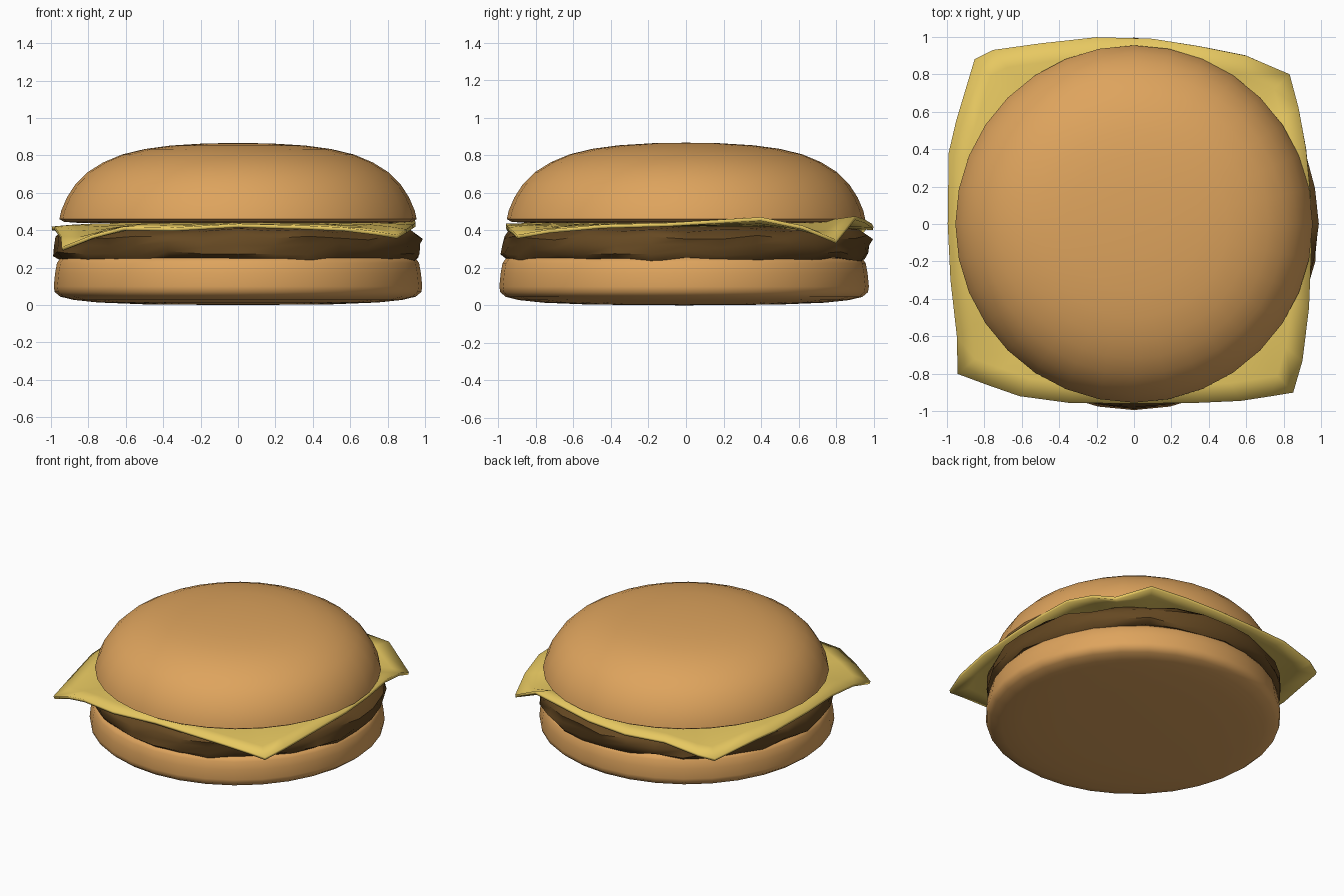
import bpy, bmesh, math
from math import sin, cos, pi

if "Cube" in bpy.data.objects:
    bpy.data.objects.remove(bpy.data.objects["Cube"])


def material(name, rgb):
    m = bpy.data.materials.new(name)
    m.diffuse_color = (*rgb, 1)
    m.use_nodes = True
    m.node_tree.nodes["Principled BSDF"].inputs["Base Color"].default_value = m.diffuse_color
    return m


def finish(bm, name, mat, angle):
    bmesh.ops.recalc_face_normals(bm, faces=bm.faces)
    me = bpy.data.meshes.new(name)
    bm.to_mesh(me)
    bm.free()
    me.materials.append(mat)
    ob = bpy.data.objects.new(name, me)
    bpy.context.collection.objects.link(ob)
    bpy.ops.object.select_all(action='DESELECT')
    ob.select_set(True)
    bpy.context.view_layer.objects.active = ob
    bpy.ops.object.shade_smooth_by_angle(angle=math.radians(angle))
    return ob


def bridge(bm, rings):
    for a, b in zip(rings, rings[1:]):
        n = len(a)
        for i in range(n):
            j = (i + 1) % n
            bm.faces.new((a[i], a[j], b[j], b[i]))


def cap(bm, ring, co):
    c = bm.verts.new(co)
    for i in range(len(ring)):
        bm.faces.new((ring[i], ring[(i + 1) % len(ring)], c))


def lathe(name, profile, mat, cy=0, wobble=None, angle=60, n=32):
    # first and last profile points lie on the axis
    bm = bmesh.new()
    rings = []
    for k, (r, z) in enumerate(profile[1:-1]):
        ring = []
        for i in range(n):
            a = 2 * pi * i / n
            dr, dz = wobble(k, a) if wobble else (0, 0)
            ring.append(bm.verts.new(((r + dr) * cos(a), cy + (r + dr) * sin(a), z + dz)))
        rings.append(ring)
    bridge(bm, rings)
    cap(bm, rings[0], (0, cy, profile[0][1]))
    cap(bm, rings[-1], (0, cy, profile[-1][1]))
    return finish(bm, name, mat, angle)


bun = material("bun", (0.73, 0.37, 0.11))
meat = material("meat", (0.13, 0.065, 0.016))
cheese = material("cheese", (0.80, 0.58, 0.12))

# Buns
lathe("bottom_bun", [(0, 0), (.5, .004), (.75, .014), (.88, .028), (.95, .045), (.98, .07),
                     (.985, .1), (.978, .17), (.968, .225), (.95, .25), (.9, .26), (0, .26)],
      bun, cy=-0.01)
lathe("top_bun", [(0, .44), (.86, .44), (.93, .445), (.955, .46), (.945, .505), (.915, .575),
                  (.87, .645), (.805, .71), (.72, .763), (.62, .805), (.5, .834), (.36, .853),
                  (.18, .864), (0, .867)], bun)


# Patty with a lumpy rim
def lumps(k, a):
    if k in (0, 6):
        return 0, 0
    return (.010 * sin(5 * a + 1.7 * k) + .006 * sin(11 * a + 2.3 * k),
            .009 * sin(13 * a + .8 * k) + .006 * sin(7 * a + 1.1 * k))


lathe("patty", [(0, .265), (.85, .265), (.95, .243), (.98, .275), (.978, .32), (.982, .36),
                (.93, .40), (.8, .42), (0, .42)], meat, wobble=lumps, angle=50)

# Cheese slice: rim outline, blended inward to a flat centre
rim = [(-.94, -.8, .30), (-.78, -.86, .365), (-.61, -.92, .41), (-.35, -.955, .405), (0, -.96, .425),
       (.35, -.955, .415), (.57, -.945, .405), (.73, -.92, .385), (.85, -.9, .365),
       (.9, -.73, .395), (.935, -.45, .42), (.95, -.1, .43), (.945, .15, .445), (.92, .4, .46),
       (.88, .62, .415), (.83, .8, .34), (.6, .9, .465), (.35, .95, .45), (.1, .99, .425),
       (-.2, .998, .41), (-.5, .965, .42), (-.75, .93, .375), (-.85, .88, .35),
       (-.95, .55, .40), (-.99, .38, .41), (-.995, 0, .41), (-.98, -.3, .41), (-.945, -.6, .36)]
bm = bmesh.new()
rings = []
for t in (1, .9, .78, .5):
    rings.append([bm.verts.new((x * t, y * t, .432 + (z - .432) * t ** 5)) for x, y, z in rim])
bridge(bm, rings)
cap(bm, rings[-1], (0, 0, .432))
slice_ob = finish(bm, "cheese_slice", cheese, 40)
mod = slice_ob.modifiers.new("thickness", 'SOLIDIFY')
mod.thickness = .02
mod.offset = 0
